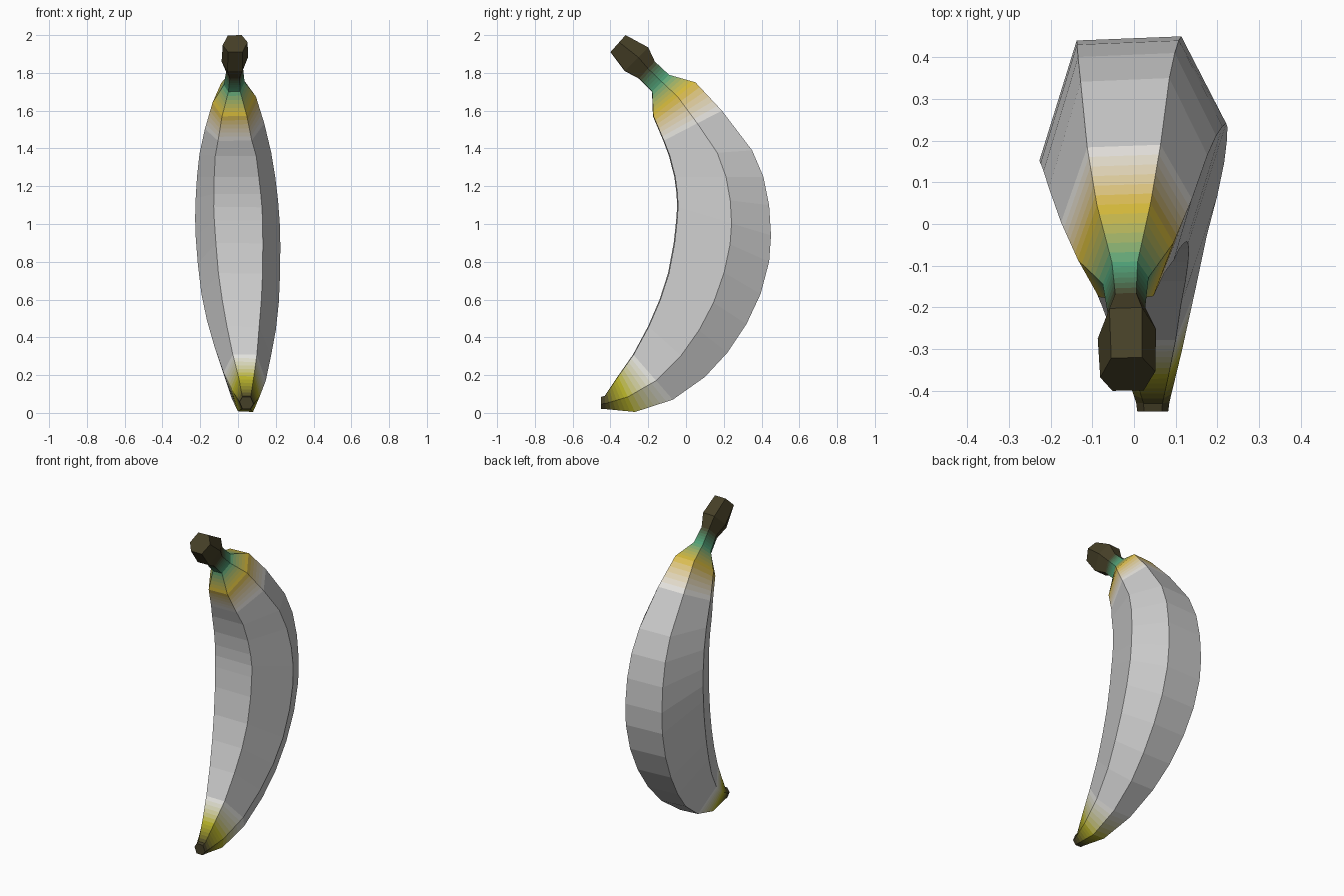
import bpy, bmesh
from mathutils import Vector

if "Cube" in bpy.data.objects:
    bpy.data.objects.remove(bpy.data.objects["Cube"])

GREY = (0.8, 0.8, 0.8)
YELLOW = (0.72, 0.50, 0.03)
OLIVE = (0.50, 0.47, 0.02)
GREEN = (0.08, 0.38, 0.20)
BROWN = (0.06, 0.05, 0.02)

# Stations: inner y, z, outer y, z, side half-width, centre x, colour
TIP = [
    (-0.45, 0.085, -0.45, 0.02, 0.037, 0.045, BROWN),
    (-0.43, 0.09, -0.425, 0.02, 0.04, 0.045, BROWN),
]
PEEL = [
    TIP[-1],
    (-0.36, 0.195, -0.27, 0.005, 0.072, 0.042, OLIVE),
    (-0.28, 0.31, -0.07, 0.07, 0.112, 0.035, GREY),
    (-0.20, 0.46, 0.10, 0.19, 0.15, 0.025, GREY),
    (-0.14, 0.60, 0.22, 0.32, 0.182, 0.018, GREY),
    (-0.095, 0.74, 0.32, 0.47, 0.205, 0.011, GREY),
    (-0.065, 0.90, 0.395, 0.63, 0.218, 0.005, GREY),
    (-0.052, 1.02, 0.44, 0.80, 0.224, 0.0, GREY),
    (-0.047, 1.09, 0.45, 0.94, 0.224, -0.003, GREY),
    (-0.05, 1.16, 0.44, 1.10, 0.218, -0.006, GREY),
    (-0.062, 1.25, 0.41, 1.25, 0.207, -0.01, GREY),
    (-0.09, 1.36, 0.35, 1.39, 0.19, -0.014, GREY),
    (-0.12, 1.44, 0.19, 1.60, 0.157, -0.018, GREY),
    (-0.175, 1.57, 0.05, 1.75, 0.115, -0.02, YELLOW),
    (-0.18, 1.70, -0.09, 1.79, 0.055, -0.02, GREEN),
    (-0.25, 1.77, -0.165, 1.86, 0.045, -0.018, BROWN),
]
STEM = [
    PEEL[-1],
    (-0.325, 1.81, -0.20, 1.935, 0.07, -0.017, BROWN),
    (-0.40, 1.91, -0.32, 2.0, 0.066, -0.015, BROWN),
]
# Slightly twisted hexagon: (x in half-widths, 0 = inner edge .. 1 = outer edge)
HEXAGON = [(-0.56, 0.0), (0.58, 0.01), (1.0, 0.58), (0.52, 1.0), (-0.60, 0.98), (-1.0, 0.40)]


def ring_points(s):
    iy, iz, oy, oz, w, cx, _ = s
    return [Vector((cx + u * w, iy + (oy - iy) * t, iz + (oz - iz) * t)) for u, t in HEXAGON]


def colour_slot(mesh, colour):
    name = "skin_" + "_".join(str(round(c * 255)) for c in colour)
    mat = bpy.data.materials.get(name) or bpy.data.materials.new(name)
    mat.diffuse_color = (*colour, 1)
    mat.use_nodes = True
    mat.node_tree.nodes["Principled BSDF"].inputs["Base Color"].default_value = mat.diffuse_color
    if name not in mesh.materials:
        mesh.materials.append(mat)
    return mesh.materials.find(name)


def loft(name, stations, cap_start=False, cap_end=False, bands=6):
    """Flat-faced tube through the stations; colour changes become narrow bands."""
    mesh = bpy.data.meshes.new(name)
    bm = bmesh.new()
    prev = first = [bm.verts.new(p) for p in ring_points(stations[0])]
    for a, b in zip(stations, stations[1:]):
        pa, pb = ring_points(a), ring_points(b)
        steps = bands if a[6] != b[6] else 1
        for k in range(1, steps + 1):
            cur = [bm.verts.new(p.lerp(q, k / steps)) for p, q in zip(pa, pb)]
            slot = colour_slot(mesh, Vector(a[6]).lerp(Vector(b[6]), (k - 0.5) / steps))
            for i in range(6):
                j = (i + 1) % 6
                bm.faces.new((prev[i], prev[j], cur[j], cur[i])).material_index = slot
            prev = cur
    if cap_start:
        bm.faces.new(first[::-1])
    if cap_end:
        bm.faces.new(prev).material_index = slot
    bmesh.ops.recalc_face_normals(bm, faces=bm.faces)
    if sum((f.calc_center_median() - Vector((0, 0, 1))).dot(f.normal) * 0 for f in bm.faces):
        pass
    bm.to_mesh(mesh)
    bm.free()
    obj = bpy.data.objects.new(name, mesh)
    bpy.context.collection.objects.link(obj)
    return obj


# Blossom tip, curved peel and stem
loft("blossom_tip", TIP, cap_start=True)
loft("peel", PEEL)
loft("stem", STEM, cap_end=True)
